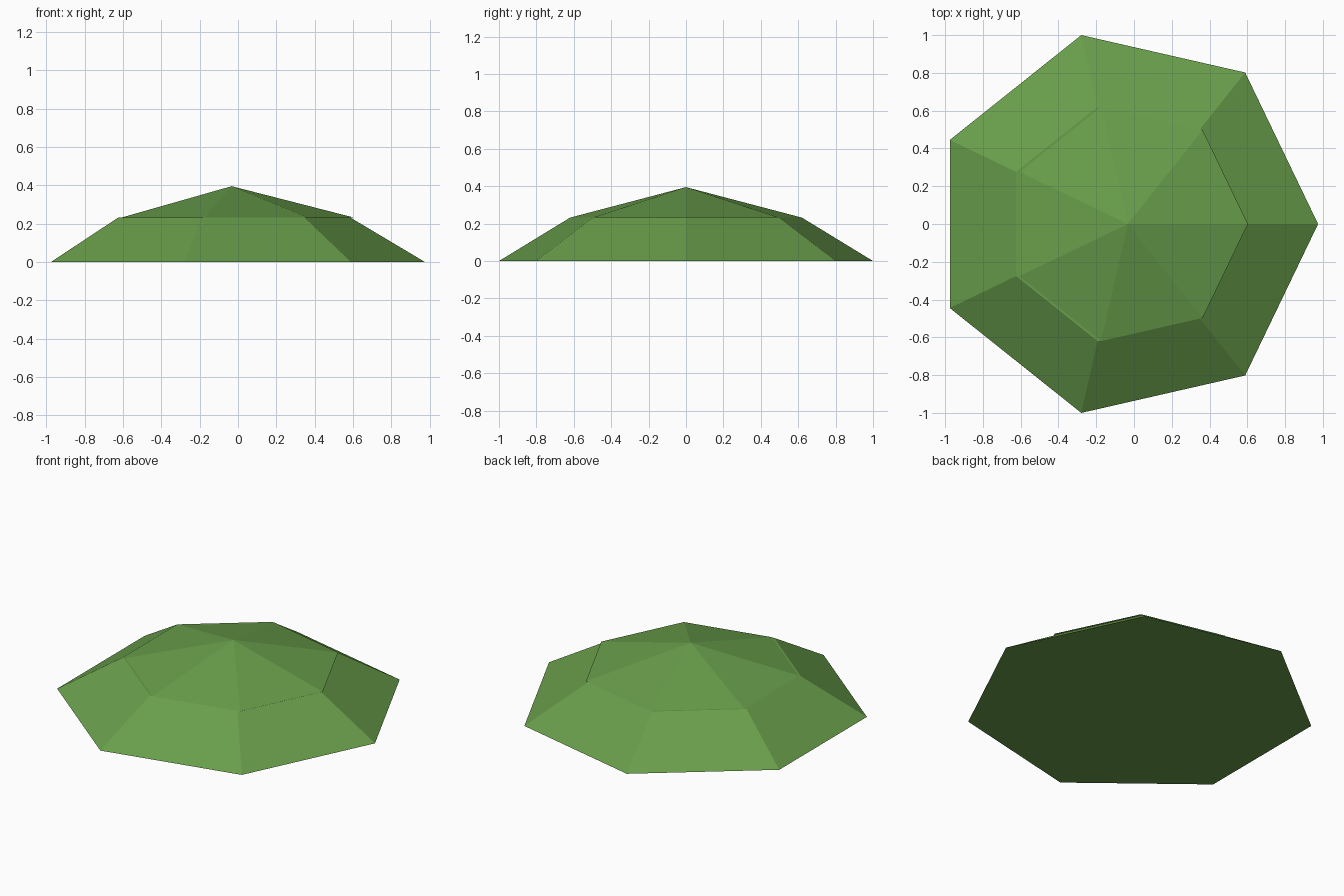
import bpy
import bmesh
from math import cos, sin, tau

cube = bpy.data.objects.get("Cube")
if cube:
    bpy.data.objects.remove(cube, do_unlink=True)

SIDES = 7
LEDGE = 0.232  # height where the two tiers meet


def make_material(name, rgb):
    mat = bpy.data.materials.new(name)
    mat.use_nodes = True
    color = (*rgb, 1.0)
    mat.diffuse_color = color
    mat.node_tree.nodes["Principled BSDF"].inputs["Base Color"].default_value = color
    return mat


def ring(bm, x, radius, z):
    """Ring of vertices with one corner pointing to +x."""
    angles = [tau * i / SIDES for i in range(SIDES)]
    return [bm.verts.new((x + radius * cos(a), radius * sin(a), z)) for a in angles]


def make_tier(name, x, z0, r0, z1, r1, mat):
    """Closed seven-sided frustum, or a pyramid when r1 is zero."""
    bm = bmesh.new()
    low = ring(bm, x, r0, z0)
    bm.faces.new(low[::-1])
    if r1:
        high = ring(bm, x, r1, z1)
        bm.faces.new(high)
    else:
        high = [bm.verts.new((x, 0, z1))] * SIDES
    for i in range(SIDES):
        j = (i + 1) % SIDES
        corners = [low[i], low[j], high[j], high[i]]
        bm.faces.new(corners if r1 else corners[:3])
    mesh = bpy.data.meshes.new(name)
    bm.to_mesh(mesh)
    bm.free()
    mesh.materials.append(mat)
    obj = bpy.data.objects.new(name, mesh)
    bpy.context.collection.objects.link(obj)
    return obj


green = make_material("grass green", (0.14, 0.34, 0.07))

# Sloping lower tier of the mound
make_tier("mound_base", -0.051, 0, 1.0257, LEDGE, 0.636, green)

# Shallow peak, set slightly off centre so it leaves a narrow ledge
make_tier("mound_peak", -0.033, LEDGE, 0.636, 0.395, 0, green)
